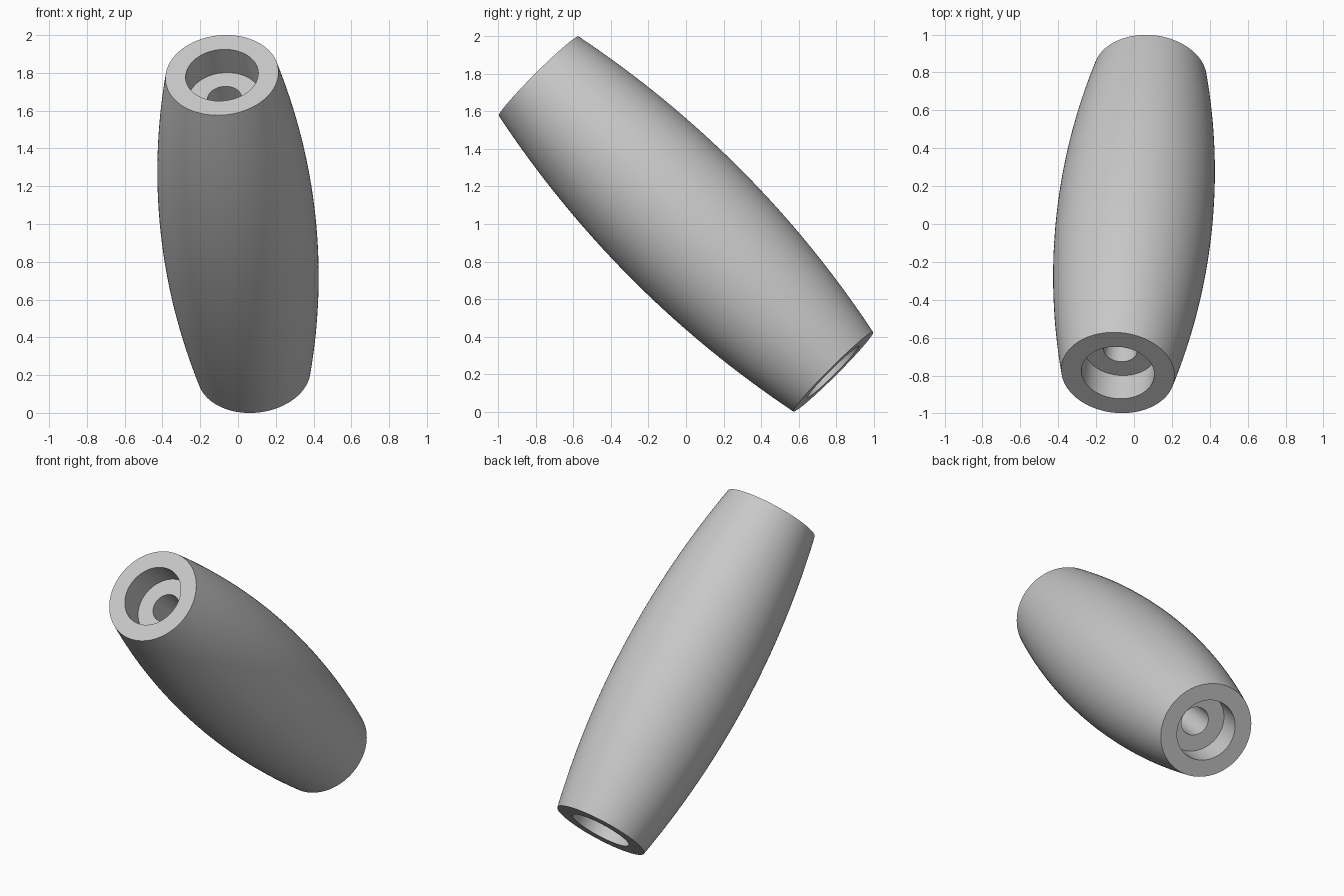
import bpy
import bmesh
import math
from mathutils import Vector

cube = bpy.data.objects.get("Cube")
if cube:
    bpy.data.objects.remove(cube, do_unlink=True)

# Main dimensions
TOP_END = Vector((-0.085, -0.785, 0.788))   # top end centre, relative to the middle
HALF = TOP_END.length
END_R, MID_R = 0.30, 0.412
RECESS_R, BORE_R, RECESS_DEPTH = 0.193, 0.09, 0.174
RINGS, SIDES = 32, 128


def make_material(name, colour):
    mat = bpy.data.materials.new(name)
    mat.use_nodes = True
    mat.diffuse_color = colour
    mat.node_tree.nodes["Principled BSDF"].inputs["Base Color"].default_value = colour
    return mat


# Half section: bulging outside, then the recessed ends and the through bore
floor = HALF - RECESS_DEPTH
profile = []
for i in range(RINGS + 1):
    t = -1 + 2 * i / RINGS
    profile.append((MID_R - (MID_R - END_R) * t * t, t * HALF))
profile += [(RECESS_R, HALF), (RECESS_R, floor), (BORE_R, floor),
            (BORE_R, -floor), (RECESS_R, -floor), (RECESS_R, -HALF)]

# Turn the closed section around the axis
bm = bmesh.new()
verts = [bm.verts.new((r, 0, z)) for r, z in profile]
edges = [bm.edges.new((v, verts[(i + 1) % len(verts)])) for i, v in enumerate(verts)]
bmesh.ops.spin(bm, geom=verts + edges, cent=(0, 0, 0), axis=(0, 0, 1),
               angle=math.tau, steps=SIDES, use_merge=True)
bmesh.ops.remove_doubles(bm, verts=bm.verts[:], dist=0.0001)
bmesh.ops.recalc_face_normals(bm, faces=bm.faces[:])
mesh = bpy.data.meshes.new("barrel_handle")
bm.to_mesh(mesh)
bm.free()
mesh.materials.append(make_material("light grey", (0.58, 0.58, 0.58, 1)))

# Lean the handle towards the front
handle = bpy.data.objects.new("barrel_handle", mesh)
bpy.context.collection.objects.link(handle)
handle.rotation_euler = TOP_END.to_track_quat('Z', 'Y').to_euler()
handle.location = (0, 0, 1)

bpy.ops.object.select_all(action='DESELECT')
handle.select_set(True)
bpy.context.view_layer.objects.active = handle
bpy.ops.object.shade_smooth_by_angle(angle=math.radians(30))
